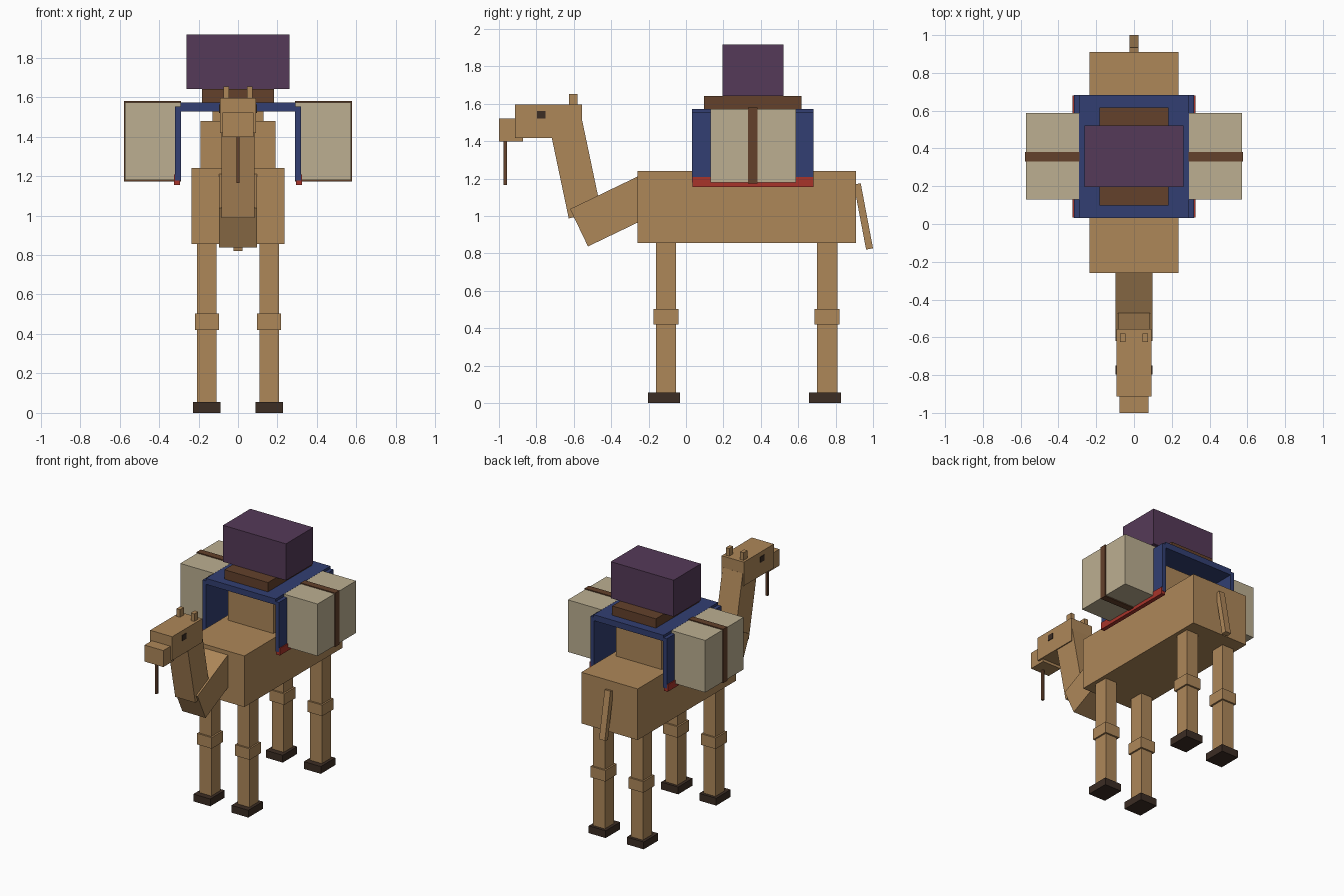
import bpy, bmesh

if "Cube" in bpy.data.objects:
    bpy.data.objects.remove(bpy.data.objects["Cube"])


def material(name, rgb):
    """Flat colour from 0-255 sRGB values, stored as linear."""
    m = bpy.data.materials.new(name)
    lin = [((c / 255 + 0.055) / 1.055) ** 2.4 for c in rgb]
    m.diffuse_color = (*lin, 1)
    m.use_nodes = True
    m.node_tree.nodes["Principled BSDF"].inputs["Base Color"].default_value = m.diffuse_color
    return m


FUR = material("camel_fur", (174, 135, 89))
HOOF = material("dark_hoof", (60, 45, 36))
LEATHER = material("brown_leather", (99, 65, 43))
BLUE = material("blue_cloth", (50, 63, 114))
RED = material("red_trim", (168, 52, 42))
CANVAS = material("pale_canvas", (188, 175, 145))
PURPLE = material("purple_cloth", (85, 58, 88))


def prism(name, mat, x, outline):
    """Extrude a (y, z) outline between two x positions."""
    bm = bmesh.new()
    a, b = ([bm.verts.new((px, y, z)) for y, z in outline] for px in x)
    bm.faces.new(a)
    bm.faces.new(b[::-1])
    n = len(outline)
    for i in range(n):
        j = (i + 1) % n
        bm.faces.new((a[i], b[i], b[j], a[j]))
    bmesh.ops.recalc_face_normals(bm, faces=bm.faces)
    mesh = bpy.data.meshes.new(name)
    bm.to_mesh(mesh)
    bm.free()
    mesh.materials.append(mat)
    obj = bpy.data.objects.new(name, mesh)
    bpy.context.collection.objects.link(obj)
    return obj


def box(name, mat, x, y, z):
    return prism(name, mat, x, [(y[0], z[0]), (y[1], z[0]), (y[1], z[1]), (y[0], z[1])])


def pair(name, mat, x, y, z):
    """The same box on both sides of the animal."""
    box("right_" + name, mat, x, y, z)
    box("left_" + name, mat, (-x[1], -x[0]), y, z)


# Body and stepped hump
box("body", FUR, (-0.235, 0.235), (-0.26, 0.91), (0.855, 1.24))
box("hump_lower", FUR, (-0.19, 0.19), (0.15, 0.56), (1.24, 1.48))
box("hump_upper", FUR, (-0.13, 0.13), (0.22, 0.49), (1.48, 1.53))

# Two-part bent neck
prism("lower_neck", FUR, (-0.097, 0.097),
      [(-0.62, 1.037), (-0.524, 0.837), (-0.16, 1.012), (-0.256, 1.212)])
prism("upper_neck", FUR, (-0.084, 0.084),
      [(-0.627, 0.987), (-0.453, 1.025), (-0.555, 1.51), (-0.729, 1.472)])

# Head, muzzle, ears, eyes and lead rope
box("head", FUR, (-0.092, 0.092), (-0.914, -0.556), (1.417, 1.596))
box("muzzle", FUR, (-0.078, 0.078), (-1.0, -0.872), (1.397, 1.521))
pair("ear", FUR, (0.045, 0.074), (-0.626, -0.579), (1.59, 1.653))
pair("eye", HOOF, (0.09, 0.097), (-0.797, -0.75), (1.52, 1.562))
box("lead_rope", LEATHER, (-0.008, 0.008), (-0.977, -0.958), (1.165, 1.4))

# Legs with knees and hooves
for end, y in (("front", -0.107), ("back", 0.755)):
    pair(end + "_leg", FUR, (0.11, 0.207), (y - 0.054, y + 0.054), (0.05, 0.86))
    pair(end + "_knee", FUR, (0.097, 0.219), (y - 0.067, y + 0.067), (0.42, 0.503))
    pair(end + "_hoof", HOOF, (0.088, 0.229), (y - 0.097, y + 0.075), (0, 0.055))

# Hanging tail
prism("tail", FUR, (-0.024, 0.024),
      [(0.897, 1.168), (0.934, 1.175), (1.0, 0.827), (0.963, 0.82)])

# Saddle blanket with trimmed side flaps
box("blanket_top", BLUE, (-0.291, 0.291), (0.033, 0.683), (1.527, 1.572))
pair("blanket_flap", BLUE, (0.288, 0.318), (0.033, 0.683), (1.178, 1.553))
pair("blanket_trim", RED, (0.294, 0.325), (0.035, 0.681), (1.155, 1.208))

# Strapped side bags
pair("side_bag", CANVAS, (0.292, 0.572), (0.13, 0.588), (1.18, 1.572))
pair("bag_strap", LEATHER, (0.289, 0.577), (0.332, 0.382), (1.173, 1.579))

# Saddle and the bundle on top
box("saddle", LEATHER, (-0.182, 0.182), (0.097, 0.618), (1.57, 1.642))
box("bundle", PURPLE, (-0.262, 0.262), (0.196, 0.521), (1.642, 1.917))
